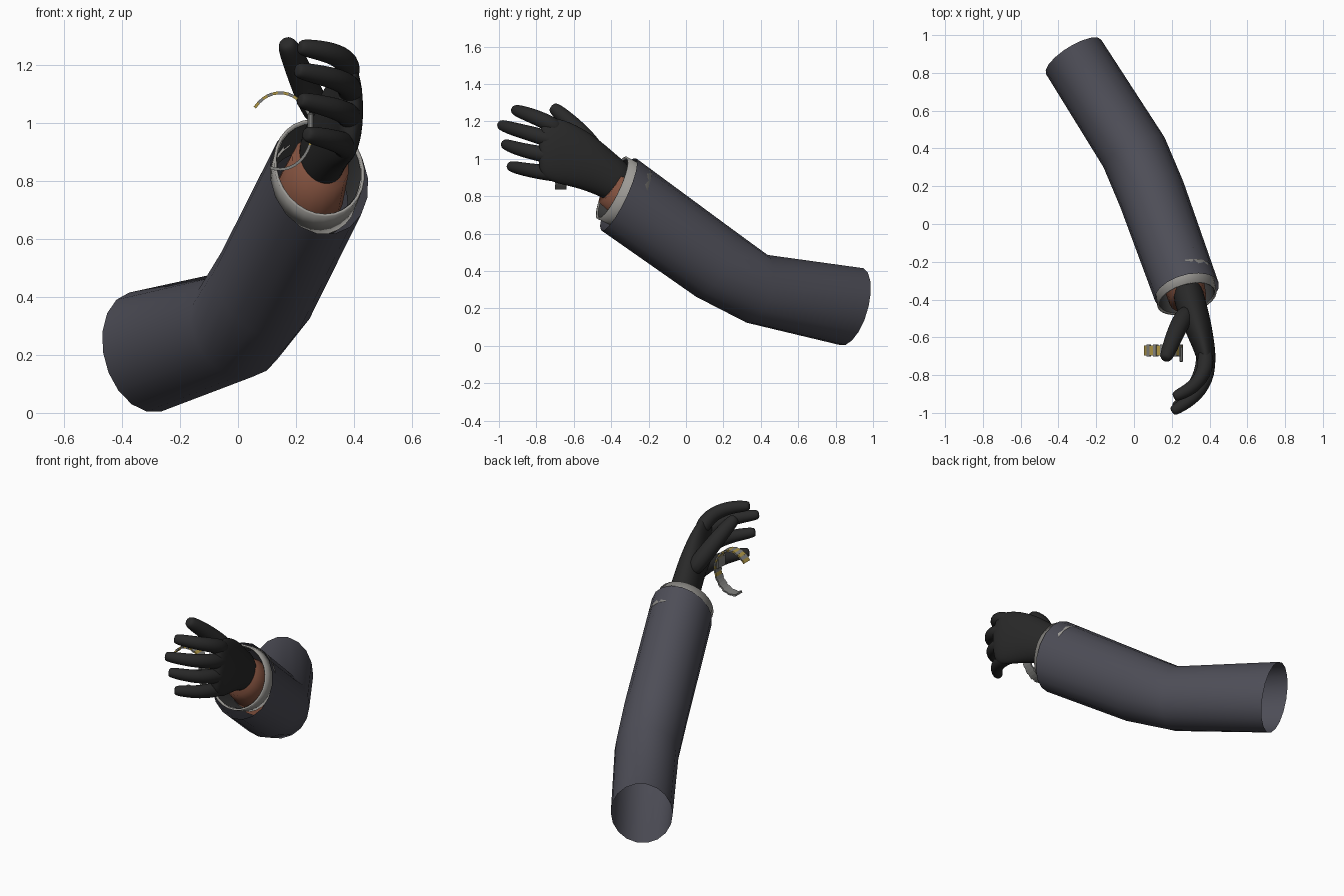
import bpy, bmesh, math
from mathutils import Vector, Matrix

if "Cube" in bpy.data.objects:
    bpy.data.objects.remove(bpy.data.objects["Cube"])


def material(name, r, g, b):
    m = bpy.data.materials.new(name)
    m.use_nodes = True
    m.diffuse_color = (r, g, b, 1)
    m.node_tree.nodes["Principled BSDF"].inputs["Base Color"].default_value = (r, g, b, 1)
    return m


CLOTH = material("slate cloth", 0.075, 0.075, 0.095)
SHIRT = material("shirt grey", 0.33, 0.32, 0.30)
LINING = material("dark lining", 0.05, 0.05, 0.05)
SKIN = material("brown skin", 0.23, 0.085, 0.05)
GLOVE = material("black glove", 0.022, 0.022, 0.022)
GOLD = material("gold", 0.42, 0.30, 0.06)
STEEL = material("steel", 0.22, 0.22, 0.21)


def add_object(name, bm, mats, smooth=True):
    bmesh.ops.recalc_face_normals(bm, faces=bm.faces)
    mesh = bpy.data.meshes.new(name)
    bm.to_mesh(mesh)
    bm.free()
    for m in mats:
        mesh.materials.append(m)
    for p in mesh.polygons:
        p.use_smooth = smooth
    ob = bpy.data.objects.new(name, mesh)
    bpy.context.collection.objects.link(ob)
    return ob


def loft(name, rings, mat, sides=16, capped=False, subdiv=0, normals=None):
    """Oval tube; each ring is (centre, side radius, upward radius)."""
    bm = bmesh.new()
    centres = [Vector(r[0]) for r in rings]
    loops = []
    for i, (c, (_, rs, ru)) in enumerate(zip(centres, rings)):
        if normals:
            t = Vector(normals[i]).normalized()
        else:
            t = Vector()
            if i > 0:
                t += (c - centres[i - 1]).normalized()
            if i < len(rings) - 1:
                t += (centres[i + 1] - c).normalized()
            t.normalize()
        side = t.cross(Vector((0, 0, 1))).normalized()
        up = side.cross(t)
        loop = []
        for k in range(sides):
            a = math.tau * k / sides
            loop.append(bm.verts.new(c + side * rs * math.cos(a) + up * ru * math.sin(a)))
        loops.append(loop)
    for a, b in zip(loops, loops[1:]):
        for k in range(sides):
            n = (k + 1) % sides
            bm.faces.new((a[k], a[n], b[n], b[k]))
    if capped:
        bm.faces.new(loops[0])
        bm.faces.new(loops[-1])
    ob = add_object(name, bm, [mat])
    if subdiv:
        s = ob.modifiers.new("round", 'SUBSURF')
        s.levels = s.render_levels = subdiv
    return ob


# Sleeve: open oval tube bent at the elbow
MOUTH = (0.25, -0.87, 0.42)
loft("sleeve", [((-0.32, 0.885, 0.21), 0.172, 0.216),
                ((0.0, 0.38, 0.305), 0.18, 0.19),
                ((0.095, 0.155, 0.44), 0.18, 0.205),
                ((0.28, -0.36, 0.81), 0.175, 0.215)],
     CLOTH, sides=18,
     normals=[(0.5, -0.8, 0.26), (0.42, -0.86, 0.25), (0.33, -0.8, 0.47), MOUTH])

# Shirt cuff with a dark inner face
cuff = loft("shirt_cuff", [((0.26, -0.27, 0.78), 0.158, 0.182),
                           ((0.28, -0.395, 0.845), 0.162, 0.185)],
            SHIRT, sides=28, normals=[MOUTH, MOUTH])
wall = cuff.modifiers.new("wall", 'SOLIDIFY')
wall.thickness = 0.01
loft("cuff_lining", [((0.24, -0.2, 0.745), 0.142, 0.165),
                     ((0.279, -0.39, 0.842), 0.149, 0.172)],
     LINING, sides=28, normals=[MOUTH, MOUTH])

# Forearm inside the sleeve
loft("forearm", [((0.17, -0.05, 0.6), 0.12, 0.14),
                 ((0.25, -0.26, 0.76), 0.115, 0.135),
                 ((0.285, -0.40, 0.86), 0.10, 0.115)],
     SKIN, capped=True)

# Gloved palm, flattened sideways and widening to the knuckles
loft("glove_palm", [((0.275, -0.31, 0.84), 0.08, 0.11),
                    ((0.295, -0.41, 0.905), 0.086, 0.122),
                    ((0.335, -0.53, 0.985), 0.078, 0.155),
                    ((0.368, -0.64, 1.03), 0.062, 0.178),
                    ((0.388, -0.73, 1.055), 0.05, 0.178),
                    ((0.385, -0.79, 1.065), 0.036, 0.145)],
     GLOVE, sides=12, capped=True, subdiv=2,
     normals=[(0.2, -0.85, 0.45), (0.25, -0.9, 0.4), (0.28, -0.93, 0.26),
              (0.25, -0.96, 0.1), (0.1, -1, 0.05), (-0.1, -1, 0.05)])

# Fingers curling inward, and the thumb
DIGITS = {
    "index_finger": [(0.375, -0.66, 1.15), (0.385, -0.77, 1.21),
                     (0.32, -0.865, 1.245), (0.225, -0.91, 1.26)],
    "middle_finger": [(0.38, -0.67, 1.08), (0.395, -0.79, 1.125),
                      (0.335, -0.91, 1.155), (0.215, -0.985, 1.18)],
    "ring_finger": [(0.38, -0.65, 1.0), (0.392, -0.77, 1.025),
                    (0.34, -0.89, 1.05), (0.225, -0.965, 1.077)],
    "little_finger": [(0.365, -0.62, 0.915), (0.378, -0.72, 0.922),
                      (0.335, -0.85, 0.94), (0.245, -0.935, 0.96)],
    "thumb": [(0.29, -0.45, 1.0), (0.235, -0.54, 1.12),
              (0.195, -0.64, 1.215), (0.17, -0.705, 1.27)],
}
for name, path in DIGITS.items():
    size = 1.15 if name == "thumb" else 1.0
    radii = [r * size for r in (0.05, 0.047, 0.041, 0.034)]
    rings = [(p, r, r) for p, r in zip(path, radii)]
    # Small extra ring keeps the tip blunt but rounded
    a, b = Vector(path[-2]), Vector(path[-1])
    rings.append((b + (b - a).normalized() * 0.018, 0.022, 0.022))
    loft(name, rings, GLOVE, sides=8, capped=True, subdiv=2)

# Open link bracelet held in the palm: boxes along an elliptical arc
LINKS = 26
START, END = math.radians(142), math.radians(-108)
centre = Vector((0.145, -0.67, 0.972))


def arc(f):
    a = START + (END - START) * f
    return centre + Vector((0.11 * math.cos(a), 0, 0.132 * math.sin(a)))


bm = bmesh.new()
for i in range(LINKS):
    p, q = arc(i / LINKS), arc((i + 1) / LINKS)
    d = q - p
    spin = Matrix.Rotation(math.atan2(-d.z, d.x), 4, 'Y')
    width = 0.062 if i % 2 else 0.054
    scale = Matrix.Diagonal((d.length * 1.04, width, 0.01, 1))
    made = bmesh.ops.create_cube(bm, size=1,
                                 matrix=Matrix.Translation((p + q) / 2) @ spin @ scale)
    for f in {f for v in made["verts"] for f in v.link_faces}:
        f.material_index = i % 2 if i < LINKS * 0.65 else 1
add_object("bracelet", bm, [GOLD, STEEL], smooth=False)

# Clasp plate on the bracelet
bm = bmesh.new()
bmesh.ops.create_cube(bm, size=1, matrix=Matrix.Translation((0.25, -0.69, 1.0))
                      @ Matrix.Diagonal((0.02, 0.08, 0.07, 1)))
bmesh.ops.bevel(bm, geom=bm.edges[:], offset=0.005, segments=1, affect='EDGES')
add_object("bracelet_clasp", bm, [STEEL], smooth=False)
